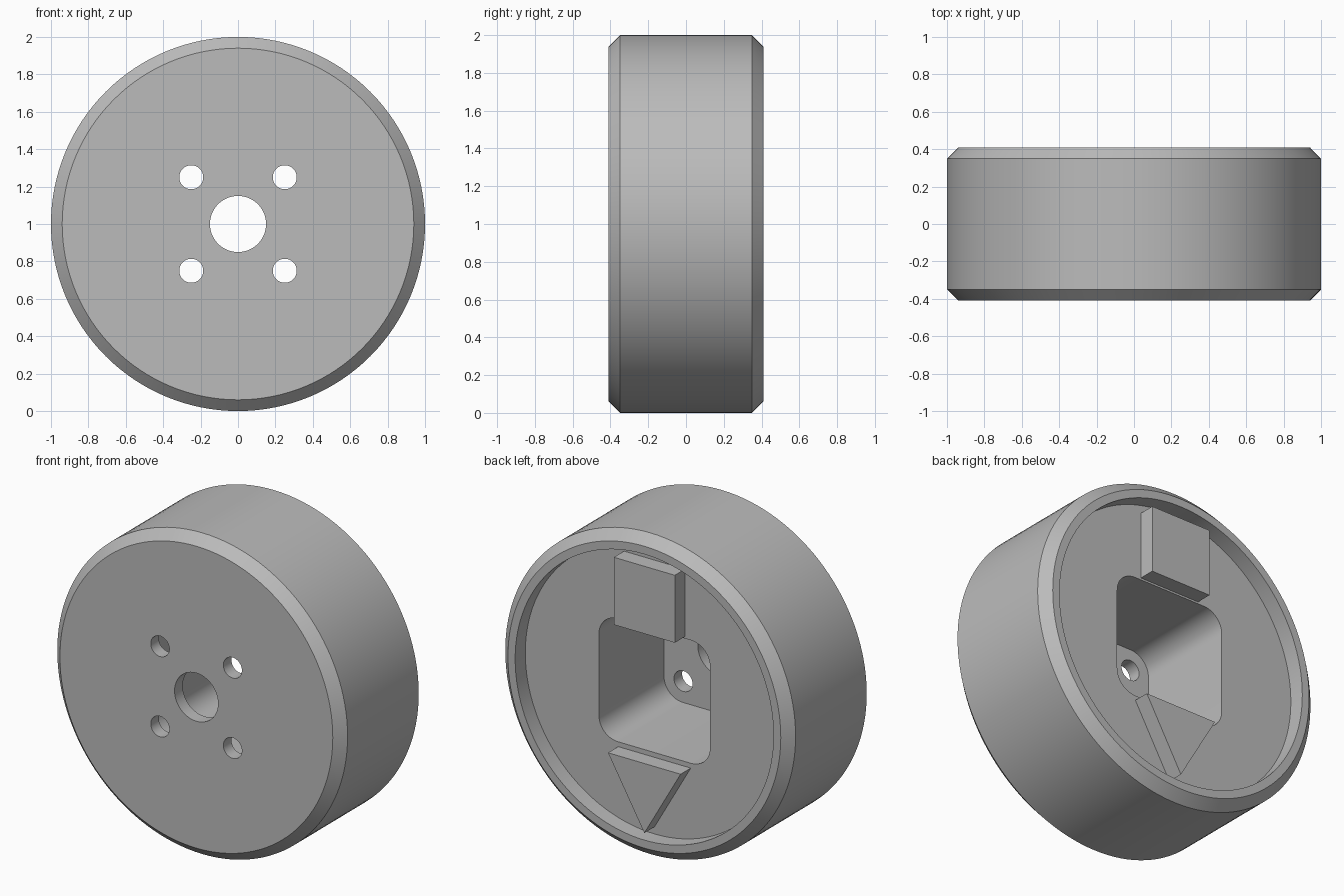
import bpy, bmesh, math
from mathutils import Matrix, Vector

old = bpy.data.objects.get("Cube")
if old:
    bpy.data.objects.remove(old, do_unlink=True)

# One plain grey for the whole model
grey = bpy.data.materials.new("plain grey")
grey.use_nodes = True
colour = (0.5, 0.5, 0.5, 1)
grey.diffuse_color = colour
grey.node_tree.nodes["Principled BSDF"].inputs["Base Color"].default_value = colour

AXIS = Vector((0, 0, 1))      # wheel centre
FRONT, BACK = -0.41, 0.41     # outer faces
WEB, FLOOR = 0.31, -0.33      # recess floor and pocket floor


def finish(bm, name):
    bmesh.ops.recalc_face_normals(bm, faces=bm.faces)
    mesh = bpy.data.meshes.new(name)
    bm.to_mesh(mesh)
    bm.free()
    mesh.materials.append(grey)
    ob = bpy.data.objects.new(name, mesh)
    bpy.context.collection.objects.link(ob)
    return ob


def prism(name, outline, y0, y1):
    """Extrude an (x, z) outline, measured from the wheel centre, along y."""
    bm = bmesh.new()
    face = bm.faces.new([bm.verts.new((x, y0, 1 + z)) for x, z in outline])
    new = bmesh.ops.extrude_face_region(bm, geom=[face])["geom"]
    verts = [v for v in new if isinstance(v, bmesh.types.BMVert)]
    bmesh.ops.translate(bm, verts=verts, vec=(0, y1 - y0, 0))
    return finish(bm, name)


def arc(x, z, r, start, sweep, n):
    return [(x + r * math.cos(start + sweep * i / n),
             z + r * math.sin(start + sweep * i / n)) for i in range(n + 1)]


def circle(x, z, r, n=48):
    return arc(x, z, r, 0, math.tau, n)[:-1]


def rounded_square(half, r):
    c = half - r
    points = []
    for i, (sx, sz) in enumerate([(1, 1), (-1, 1), (-1, -1), (1, -1)]):
        points += arc(sx * c, sz * c, r, i * math.pi / 2, math.pi / 2, 12)
    return points


# Wheel body: chamfered drum with a shallow recess in the back
profile = [(0, FRONT), (0.94, FRONT), (1, -0.35), (1, 0.35),
           (0.94, BACK), (0.89, BACK), (0.89, WEB), (0, WEB)]
bm = bmesh.new()
verts = [bm.verts.new((r, y, 1)) for r, y in profile]
edges = [bm.edges.new(pair) for pair in zip(verts, verts[1:])]
bmesh.ops.spin(bm, geom=verts + edges, cent=AXIS, axis=(0, 1, 0),
               angle=math.tau, steps=128)
bmesh.ops.remove_doubles(bm, verts=bm.verts, dist=1e-4)
bmesh.ops.dissolve_limit(bm, angle_limit=math.radians(0.5),
                         verts=bm.verts, edges=bm.edges)
wheel = finish(bm, "wheel_body")

# Cutters: square pocket, axle bore and four bolt holes
cutters = [prism("pocket_cutter", rounded_square(0.383, 0.13), FLOOR, 0.6),
           prism("axle_cutter", circle(0, 0, 0.15, 64), -0.6, 0)]
for sx in (-1, 1):
    for sz in (-1, 1):
        cutters.append(prism("bolt_cutter", circle(sx * 0.25, sz * 0.25, 0.064), -0.6, 0))

bpy.context.view_layer.objects.active = wheel
for cutter in cutters:
    cutter.hide_render = True
    mod = wheel.modifiers.new("cut", 'BOOLEAN')
    mod.operation = 'DIFFERENCE'
    mod.solver = 'EXACT'
    mod.object = cutter
    bpy.ops.object.modifier_apply(modifier=mod.name)
    bpy.data.objects.remove(cutter, do_unlink=True)

# Raised square and triangle on the back, level with the rim
square = prism("square_block", [(-0.21, 0.395), (0.21, 0.395), (0.21, 0.815), (-0.21, 0.815)],
               WEB - 0.01, BACK)
triangle = prism("triangle_block", [(-0.25, -0.413), (0.25, -0.413), (0, -0.846)],
                 WEB - 0.01, BACK)

# Smooth the round walls, keep the edges crisp
for ob in bpy.context.selected_objects:
    ob.select_set(False)
wheel.select_set(True)
bpy.ops.object.shade_smooth_by_angle(angle=math.radians(30))
